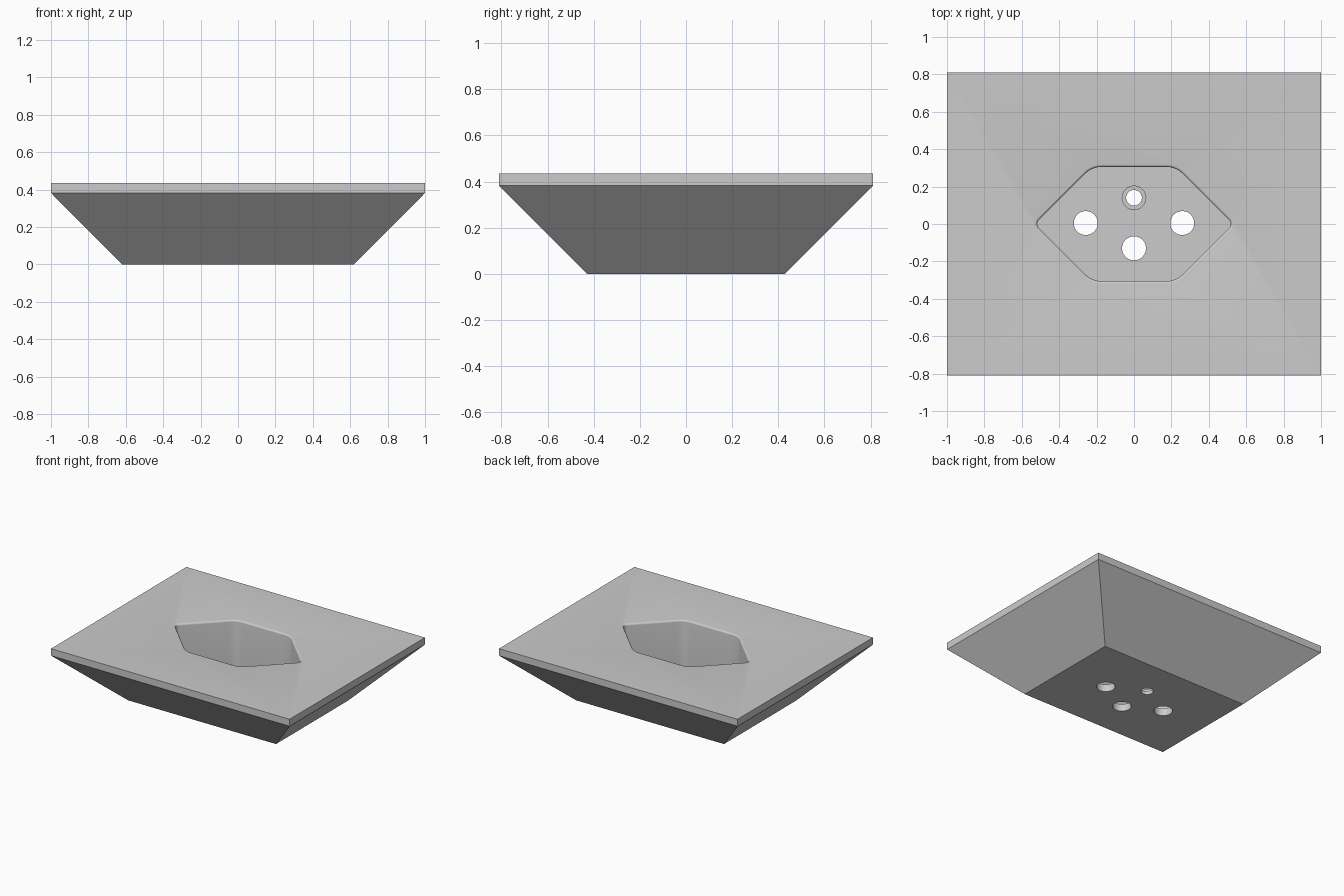
import bpy, bmesh, math
from mathutils import Vector

if "Cube" in bpy.data.objects:
    bpy.data.objects.remove(bpy.data.objects["Cube"])

TOP, RIM, FLOOR = 0.435, 0.382, 0.055

grey = bpy.data.materials.new("light_grey_plastic")
grey.use_nodes = True
colour = (0.6, 0.6, 0.6, 1)
grey.diffuse_color = colour
grey.node_tree.nodes["Principled BSDF"].inputs["Base Color"].default_value = colour


def loft(name, rings):
    """Closed solid skinned through rings of equal point count, bottom to top."""
    bm = bmesh.new()
    loops = [[bm.verts.new(p) for p in ring] for ring in rings]
    for low, high in zip(loops, loops[1:]):
        for i in range(len(low)):
            j = (i + 1) % len(low)
            bm.faces.new((low[i], low[j], high[j], high[i]))
    bm.faces.new(loops[0][::-1])
    bm.faces.new(loops[-1])
    bmesh.ops.recalc_face_normals(bm, faces=bm.faces)
    mesh = bpy.data.meshes.new(name)
    bm.to_mesh(mesh)
    bm.free()
    mesh.materials.append(grey)
    obj = bpy.data.objects.new(name, mesh)
    bpy.context.collection.objects.link(obj)
    return obj


def rectangle(x, y, z):
    return [(-x, -y, z), (x, -y, z), (x, y, z), (-x, y, z)]


def circle(x, y, r, z, n=48):
    return [(x + r * math.cos(math.tau * i / n), y + r * math.sin(math.tau * i / n), z)
            for i in range(n)]


def hexagon(grow, z, tip=0.53, half=0.305, steps=8):
    """Stretched hexagon with rounded corners, widened outward by grow."""
    shoulder = tip - half
    corners = [(tip, 0, 0, 90, 0.03), (shoulder, half, 67.5, 45, 0.12),
               (-shoulder, half, 112.5, 45, 0.12), (-tip, 0, 180, 90, 0.03),
               (-shoulder, -half, 247.5, 45, 0.12), (shoulder, -half, 292.5, 45, 0.12)]
    points = []
    for x, y, facing, turn, r in corners:
        a = math.radians(facing)
        inset = r / math.cos(math.radians(turn / 2))
        centre = Vector((x, y)) - inset * Vector((math.cos(a), math.sin(a)))
        for i in range(steps + 1):
            b = a + math.radians(turn) * (i / steps - 0.5)
            points.append((centre.x + (r + grow) * math.cos(b),
                           centre.y + (r + grow) * math.sin(b), z))
    return points


# Cover plate over a tapered body
housing = loft("socket_housing", [rectangle(0.62, 0.43, 0), rectangle(1, 0.81, RIM),
                                  rectangle(1, 0.81, TOP)])

# Plug recess with a rounded rim
fillet = 0.013
rings = [hexagon(0, FLOOR)]
for i in range(6):
    t = math.radians(90) * i / 5
    rings.append(hexagon(fillet * (1 - math.cos(t)), TOP - fillet + fillet * math.sin(t)))
rings.append(hexagon(fillet, TOP + 0.1))
cutters = [loft("recess_cutter", rings)]

# Three pin holes and one stepped hole through the floor
for x, y in ((-0.258, 0.005), (0.258, 0.005), (0, -0.13)):
    cutters.append(loft("pin_cutter", [circle(x, y, 0.064, z) for z in (-0.1, 0.2)]))
cutters.append(loft("stepped_cutter", [circle(0, 0.14, r, z) for r, z in
                                       ((0.042, -0.1), (0.042, 0.027),
                                        (0.063, 0.027), (0.063, 0.2))]))

bpy.ops.object.select_all(action="DESELECT")
housing.select_set(True)
bpy.context.view_layer.objects.active = housing
for cutter in cutters:
    cut = housing.modifiers.new("cut", "BOOLEAN")
    cut.operation = "DIFFERENCE"
    cut.solver = "EXACT"
    cut.object = cutter
    bpy.ops.object.modifier_apply(modifier=cut.name)
    bpy.data.objects.remove(cutter)

bpy.ops.object.shade_smooth_by_angle(angle=math.radians(30))
